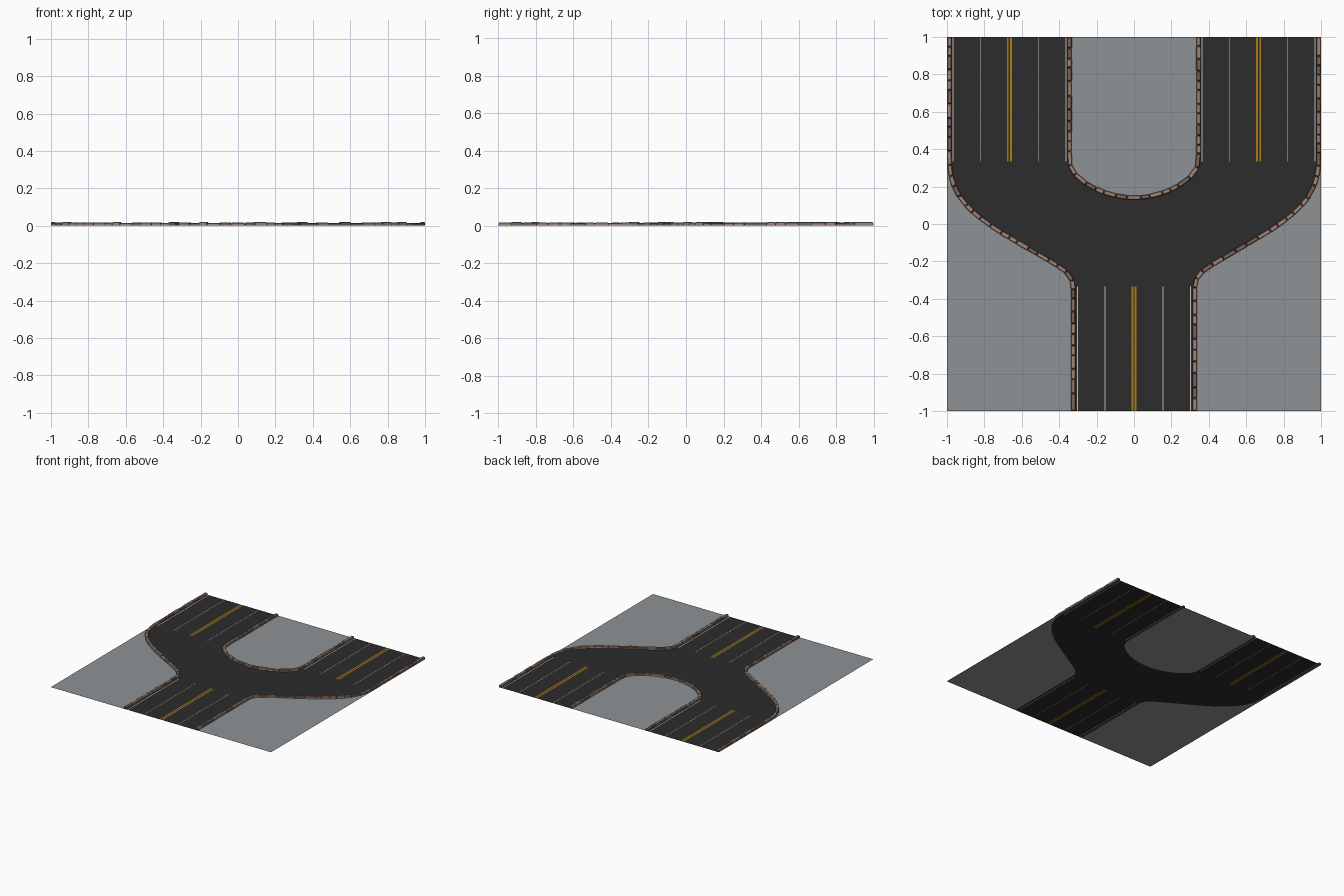
import bpy, bmesh, random
from mathutils import Vector
from mathutils.geometry import interpolate_bezier, tessellate_polygon

if "Cube" in bpy.data.objects:
    bpy.data.objects.remove(bpy.data.objects["Cube"])

random.seed(4)

def material(name, rgb):
    m = bpy.data.materials.new(name)
    m.diffuse_color = (*rgb, 1)
    m.use_nodes = True
    m.node_tree.nodes["Principled BSDF"].inputs["Base Color"].default_value = m.diffuse_color
    return m

ASPHALT = material("asphalt", (0.025, 0.025, 0.025))
PAVEMENT = material("pavement grey", (0.27, 0.29, 0.30))
YELLOW = material("yellow paint", (0.42, 0.21, 0.005))
WHITE = material("white paint", (0.55, 0.55, 0.55))
STONE = material("curb stone", (0.36, 0.24, 0.18))
STONE_DARK = material("dark curb stone", (0.20, 0.125, 0.09))
MORTAR = material("mortar", (0.045, 0.025, 0.018))

def finish(name, bm, mats):
    me = bpy.data.meshes.new(name)
    bm.to_mesh(me)
    bm.free()
    for m in mats:
        me.materials.append(m)
    ob = bpy.data.objects.new(name, me)
    bpy.context.collection.objects.link(ob)

def flat_polygon(bm, pts, mat=0):
    vs = [bm.verts.new((p[0], p[1], 0)) for p in pts]
    for tri in tessellate_polygon([[v.co for v in vs]]):
        f = bm.faces.new([vs[i] for i in tri])
        f.material_index = mat
        f.normal_update()
        if f.normal.z < 0:
            f.normal_flip()

def bezier(*pts, n=17):
    return [p.to_2d() for p in interpolate_bezier(*[Vector((*p, 0)) for p in pts], n)]

def mirror(path):
    return [Vector((-p.x, p.y)) for p in path]

# Curb centre lines: outer edge of the fork and the U between the arms
TOP_Y, LOW_Y = 0.335, -0.335
OUT, INN, STEM = 0.987, 0.345, 0.325
bend_top = bezier((-OUT, TOP_Y), (-OUT, 0.15), (-0.87, 0.06), (-0.72, -0.04))
bend_low = bezier((-0.43, -0.21), (-0.36, -0.25), (-STEM, -0.28), (-STEM, LOW_Y))
outer_bend = bend_top + bend_low
outer = [Vector((-OUT, 1))] + outer_bend + [Vector((-STEM, -1))]
half_u = bezier((-INN, TOP_Y), (-INN, 0.24), (-0.16, 0.14), (0, 0.14))
u_bend = half_u + mirror(half_u)[-2::-1]
inner = [Vector((-INN, 1))] + u_bend + [Vector((INN, 1))]

# Pavement areas
for name, pts in (("left_pavement", outer + [Vector((-1, -1)), Vector((-1, 1))]),
                  ("right_pavement", mirror(outer) + [Vector((1, -1)), Vector((1, 1))]),
                  ("middle_pavement", inner)):
    bm = bmesh.new()
    flat_polygon(bm, pts)
    finish(name, bm, [PAVEMENT])

# Junction where the three roads meet
bm = bmesh.new()
flat_polygon(bm, outer_bend + mirror(outer_bend)[::-1] + u_bend[::-1])
finish("junction", bm, [ASPHALT])

# Straight roads, cut lengthwise into asphalt and painted lines
def road(name, x0, x1, y0, y1, centre, edges):
    marks = [(centre + s * 0.0085, 0.0045, 1) for s in (-1, 1)]
    marks += [(centre + s * 0.155, 0.0016, 2) for s in (-1, 1)]
    marks += [(e, 0.0028, 2) for e in edges]
    strips, x = [], x0
    for c, h, mat in sorted(marks):
        strips += [(x, c - h, 0), (c - h, c + h, mat)]
        x = c + h
    strips.append((x, x1, 0))
    bm = bmesh.new()
    for a, b, mat in strips:
        flat_polygon(bm, [(a, y0), (b, y0), (b, y1), (a, y1)], mat)
    finish(name, bm, [ASPHALT, YELLOW, WHITE])

road("left_road", -OUT, -INN, TOP_Y, 1, -0.666, (-0.968, -0.364))
road("right_road", INN, OUT, TOP_Y, 1, 0.666, (0.364, 0.968))
road("stem_road", -STEM, STEM, -1, LOW_Y, 0, (-0.303, 0.303))

# Curbs: rows of uneven stones set on a mortar strip
def sample(path, s):
    for a, b in zip(path, path[1:]):
        d = (b - a).length
        if s <= d and d > 0:
            return a + (b - a) * (s / d)
        s -= d
    return path[-1].copy()

def block(bm, a, b, width, z0, z1, bevel, mat):
    d = (b - a).normalized()
    n = Vector((-d.y, d.x)) * width / 2
    rings = []
    for z, k in ((z0, 0), (z1 - bevel, 0), (z1, bevel)):
        m = n * (1 - 2 * k / width)
        p, q = a + d * k, b - d * k
        rings.append([bm.verts.new((v.x, v.y, z)) for v in (p - m, q - m, q + m, p + m)])
    faces = [bm.faces.new(rings[2])]
    for lo, hi in zip(rings, rings[1:]):
        for i in range(4):
            j = (i + 1) % 4
            faces.append(bm.faces.new((lo[i], lo[j], hi[j], hi[i])))
    for f in faces:
        f.material_index = mat

def curb(name, path):
    total = sum((b - a).length for a, b in zip(path, path[1:]))
    bm = bmesh.new()
    s = 0
    while s < total - 0.001:
        e = s + random.uniform(0.045, 0.08)
        if total - e < 0.04:
            e = total
        a, b = sample(path, s), sample(path, e)
        block(bm, a, b, 0.018, 0.0005, 0.011, 0.001, 2)
        gap = (b - a).normalized() * 0.002
        block(bm, a + gap, b - gap, random.uniform(0.021, 0.025), 0.001,
              random.uniform(0.015, 0.02), 0.003, random.choice((0, 0, 1)))
        s = e
    finish(name, bm, [STONE, STONE_DARK, MORTAR])

curb("left_curb", outer)
curb("right_curb", mirror(outer)[::-1])
curb("middle_curb", inner)
